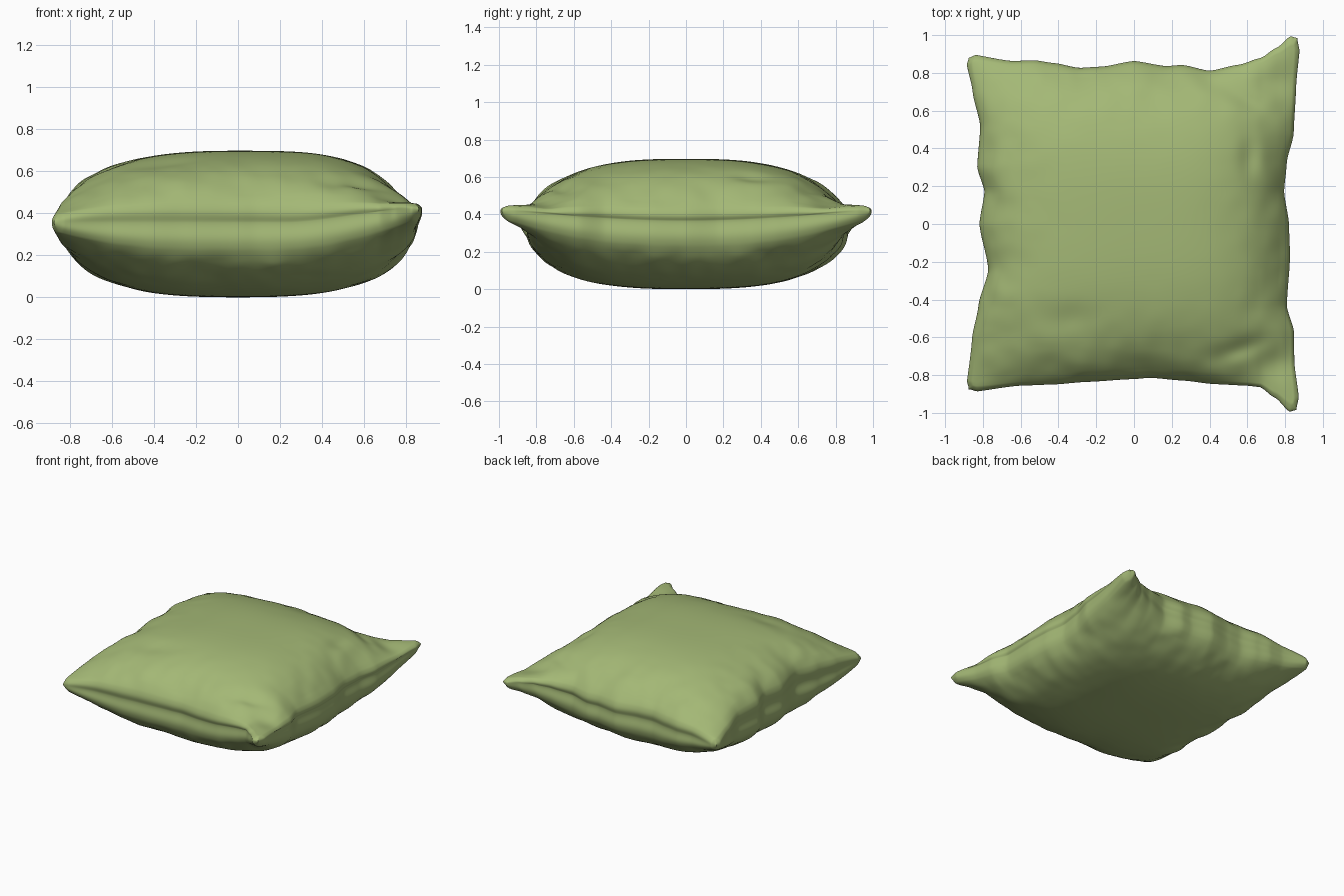
import bpy, bmesh, math
from mathutils import Vector, noise

if "Cube" in bpy.data.objects:
    bpy.data.objects.remove(bpy.data.objects["Cube"])

N = 140

# Outline of the four seams: (position along edge, outward distance)
FRONT = [(-1, .875), (-.95, .892), (-.7, .868), (-.5, .862), (-.3, .848), (0, .832), (.1, .825), (.3, .84),
         (.5, .86), (.7, .868), (.78, .875), (.87, .93), (.96, .998), (1, .985)]
BACK = [(-1, .88), (-.96, .9), (-.75, .875), (-.62, .88), (-.5, .865), (-.34, .838), (-.2, .845), (0, .876),
        (.2, .848), (.3, .854), (.47, .822), (.65, .855), (.78, .89), (.88, .945), (.96, .998), (1, .985)]
LEFT = [(-1, .875), (-.95, .89), (-.7, .87), (-.5, .835), (-.28, .78), (0, .83), (.2, .802), (.35, .842),
        (.6, .825), (.8, .865), (.96, .89), (1, .875)]
RIGHT = [(-1, .86), (-.95, .878), (-.8, .86), (-.65, .86), (-.5, .82), (-.2, .838), (0, .832), (.2, .805),
         (.38, .82), (.55, .858), (.8, .87), (.95, .882), (1, .865)]


def curve(pts, t):
    """Smoothed interpolation through profile points."""
    for (a, p), (b, q) in zip(pts, pts[1:]):
        if t <= b:
            f = max(0, (t - a) / (b - a))
            f = .5 * f + .5 * f * f * (3 - 2 * f)
            return p + (q - p) * f
    return pts[-1][1]


def bump(x, y, cx, cy, rx, ry, ang=0):
    c, s = math.cos(ang), math.sin(ang)
    dx, dy = x - cx, y - cy
    a, b = (dx * c + dy * s) / rx, (-dx * s + dy * c) / ry
    return math.exp(-a * a - b * b)


def dome(t, p, q):
    return max(0, 1 - abs(t) ** p) ** q


def point(u, v, side):
    au, av = abs(u), abs(v)
    d = 1 - max(au, av)
    # plan position, with the wavy outline fading towards the middle
    ox = curve(RIGHT if u > 0 else LEFT, v) - .85
    oy = curve(BACK if v > 0 else FRONT, u) - .86
    # seam crease pulled inwards
    ox -= .022 * (1 - av ** 6) * math.exp(-(1 - au) / .006)
    oy -= .022 * (1 - au ** 6) * math.exp(-(1 - av) / .006)
    x = u * .85 + math.copysign(1, u) * ox * au ** 5
    y = v * .86 + math.copysign(1, v) * oy * av ** 5
    # seam height, lifted at the right corners
    s = min(1, max(0, (u - .25) / .75))
    seam = .355 + .065 * s * s * (3 - 2 * s) * (.15 + .85 * v * v)
    if side > 0:
        puff = dome(u, 4, .9) if u > 0 else dome(u, 2.7, .47)
        # front and back taper more towards the right corners
        k = min(1, max(0, (u + 1) / 2))
        puff *= dome(v, 3.1, .52 + .25 * k)
        full = .697
    else:
        puff = dome(u, 3, .46) * dome(v, 3, .46)
        full = 0
    # gentle crown and thin corners
    puff *= 1 - .06 * (u * u + v * v)
    puff *= 1 - .5 * (au * av) ** 4
    lip = .026 * min(1, d / .03) ** .5
    h = abs(full - seam) * puff + lip * (1 - puff)
    # cloth wrinkles, strongest near the seam
    w = max(au, av) ** 4 * min(1, d / .08)
    n = noise.noise(Vector((x * 4.5, y * 4.5, side * 7.3)))
    n += .6 * noise.noise(Vector((x * 9, y * 9, side * 3.1)))
    h += .025 * w * n * min(1, puff * 2)
    # dents and creases
    if side > 0:
        h -= .02 * bump(x, y, .61, .35, .05, .12)
        h -= .02 * bump(x, y, .58, .66, .15, .05, -.5)
        h -= .02 * bump(x, y, .57, -.66, .15, .05, .3)
        h -= .012 * bump(x, y, -.35, -.5, .15, .08)
        h -= .03 * (bump(x, y, .74, .74, .1, .1) + bump(x, y, .74, -.74, .1, .1))
    h = max(h, lip * .9)
    return (x, y, max(0, seam + side * h))


# Cushion: two puffed panels joined along the seam
bm = bmesh.new()
par = [math.sin(math.pi / 2 * (2 * i / N - 1)) for i in range(N + 1)]
rim = {}
for side in (1, -1):
    grid = {}
    for i, u in enumerate(par):
        for j, v in enumerate(par):
            edge = i in (0, N) or j in (0, N)
            if edge and (i, j) in rim:
                grid[i, j] = rim[i, j]
                continue
            grid[i, j] = bm.verts.new(point(u, v, side))
            if edge:
                rim[i, j] = grid[i, j]
    for i in range(N):
        for j in range(N):
            f = [grid[i, j], grid[i + 1, j], grid[i + 1, j + 1], grid[i, j + 1]]
            bm.faces.new(f if side > 0 else f[::-1])

mesh = bpy.data.meshes.new("cushion")
bm.to_mesh(mesh)
bm.free()
mesh.shade_smooth()
cushion = bpy.data.objects.new("cushion", mesh)
bpy.context.collection.objects.link(cushion)

mat = bpy.data.materials.new("olive green fabric")
mat.diffuse_color = (.37, .48, .18, 1)
mat.use_nodes = True
mat.node_tree.nodes["Principled BSDF"].inputs["Base Color"].default_value = mat.diffuse_color
mesh.materials.append(mat)
